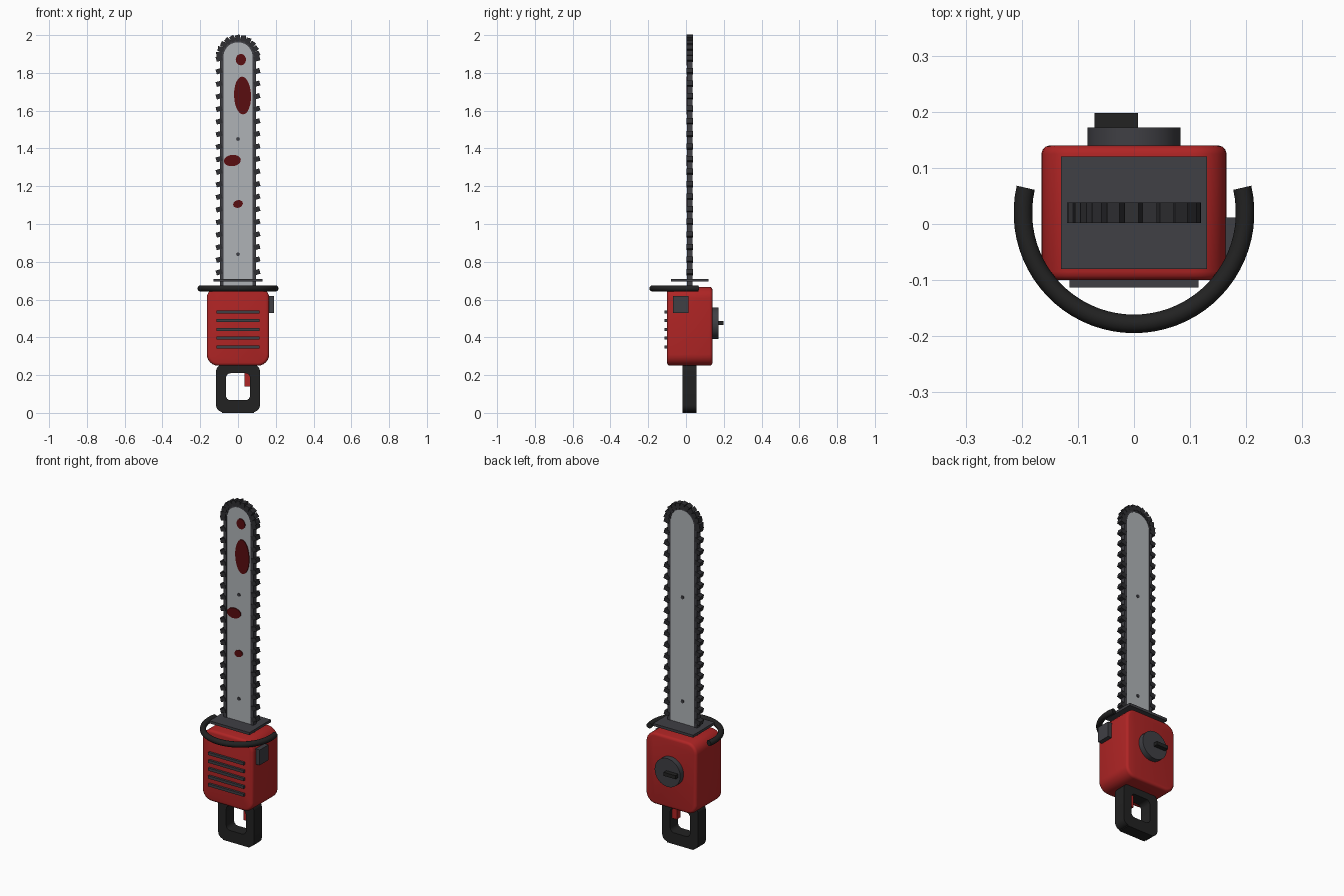
import bpy, bmesh, math
from mathutils import Matrix, Vector

if "Cube" in bpy.data.objects:
    bpy.data.objects.remove(bpy.data.objects["Cube"])


def material(name, rgb):
    m = bpy.data.materials.new(name)
    m.diffuse_color = (*rgb, 1)
    m.use_nodes = True
    m.node_tree.nodes["Principled BSDF"].inputs["Base Color"].default_value = m.diffuse_color
    return m


RED = material("red casing", (0.43, 0.018, 0.018))
BLACK = material("black rubber", (0.016, 0.016, 0.016))
GREY = material("dark grey plastic", (0.05, 0.05, 0.058))
TOOTH = material("dark tooth steel", (0.028, 0.028, 0.032))
STEEL = material("bar steel", (0.43, 0.45, 0.47))
STAIN = material("dark red stain", (0.1, 0.004, 0.005))
CY = 0.02  # depth of the mid plane


def finish(name, bm, mat, smooth=True):
    bmesh.ops.recalc_face_normals(bm, faces=bm.faces)
    me = bpy.data.meshes.new(name)
    bm.to_mesh(me)
    bm.free()
    ob = bpy.data.objects.new(name, me)
    bpy.context.collection.objects.link(ob)
    me.materials.append(mat)
    if smooth:
        bpy.ops.object.select_all(action='DESELECT')
        ob.select_set(True)
        bpy.context.view_layer.objects.active = ob
        bpy.ops.object.shade_smooth_by_angle(angle=math.radians(35))
    return ob


def add_box(bm, lo, hi):
    lo, hi = Vector(lo), Vector(hi)
    m = Matrix.Translation((lo + hi) / 2) @ Matrix.Diagonal((*(hi - lo), 1))
    bmesh.ops.create_cube(bm, size=1, matrix=m)


def box(name, lo, hi, mat):
    bm = bmesh.new()
    add_box(bm, lo, hi)
    return finish(name, bm, mat, False)


def rounded_rect(x0, x1, z0, z1, r, n=6):
    pts = []
    for cx, cz, a0 in ((x1 - r, z1 - r, 0), (x0 + r, z1 - r, 90),
                       (x0 + r, z0 + r, 180), (x1 - r, z0 + r, 270)):
        for i in range(n + 1):
            a = math.radians(a0 + 90 * i / n)
            pts.append((cx + r * math.cos(a), cz + r * math.sin(a)))
    return pts


def ellipse(cx, cz, rx, rz, tilt=0, n=24):
    c, s = math.cos(tilt), math.sin(tilt)
    out = []
    for i in range(n):
        a = 2 * math.pi * i / n
        u, v = rx * math.cos(a), rz * math.sin(a)
        out.append((cx + u * c - v * s, cz + u * s + v * c))
    return out


def slab(name, pts, y0, y1, mat, bevel=0.0):
    """Extrude an x-z outline from y0 to y1, with optional rounded rims."""
    bm = bmesh.new()
    f = bm.faces.new([bm.verts.new((x, y0, z)) for x, z in pts])
    ext = bmesh.ops.extrude_face_region(bm, geom=[f])
    vs = [g for g in ext["geom"] if isinstance(g, bmesh.types.BMVert)]
    bmesh.ops.translate(bm, verts=vs, vec=(0, y1 - y0, 0))
    if bevel:
        rim = [e for e in bm.edges if abs(e.verts[0].co.y - e.verts[1].co.y) < 1e-6]
        bmesh.ops.bevel(bm, geom=rim, offset=bevel, segments=3, profile=0.5, affect='EDGES')
    return finish(name, bm, mat)


def ring_slab(name, outer, inner, y0, y1, mat, closed=True):
    """Band between two matching outlines, extruded from y0 to y1."""
    bm = bmesh.new()
    rows = [[bm.verts.new((x, y, z)) for x, z in pts]
            for pts, y in ((outer, y0), (inner, y0), (inner, y1), (outer, y1))]
    n = len(outer)
    for i in range(n if closed else n - 1):
        j = (i + 1) % n
        for k in range(4):
            a, b = rows[k], rows[(k + 1) % 4]
            bm.faces.new((a[i], a[j], b[j], b[i]))
    if not closed:
        bm.faces.new([r[0] for r in rows])
        bm.faces.new([r[-1] for r in rows])
    return finish(name, bm, mat)


# Engine casing
slab("engine_casing", rounded_rect(-0.165, 0.165, 0.25, 0.667, 0.06), -0.10, 0.14, RED, 0.015)

# Rear handle loop and trigger
ring_slab("handle", rounded_rect(-0.116, 0.116, 0.005, 0.255, 0.035),
          rounded_rect(-0.064, 0.064, 0.067, 0.21, 0.025), -0.018, 0.055, BLACK)
box("handle_foot", (-0.085, -0.018, 0.0), (0.085, 0.055, 0.006), BLACK)
box("trigger", (0.034, 0.003, 0.14), (0.066, 0.037, 0.215), RED)

# Front vents
for i in range(5):
    z = 0.35 + 0.046 * i
    box("vent_slat", (-0.115, -0.113, z - 0.008), (0.115, -0.095, z + 0.008), GREY)

# Side switch box and deck plate
box("switch_box", (0.16, -0.07, 0.53), (0.19, 0.012, 0.62), GREY)
box("deck_plate", (-0.13, -0.08, 0.695), (0.13, 0.12, 0.71), GREY)

# Starter disc and pull grip at the back
slab("starter_disc", ellipse(0, 0.475, 0.083, 0.083, n=32), 0.13, 0.172, GREY)
box("pull_grip", (-0.07, 0.165, 0.465), (0.007, 0.198, 0.486), BLACK)

# Curved guard bar
bm = bmesh.new()
rings = []
for i in range(41):
    a = math.radians(167 + 206 * i / 40)
    ring = []
    for k in range(12):
        t = 2 * math.pi * k / 12
        r = 0.198 + 0.0165 * math.cos(t)
        ring.append(bm.verts.new((r * math.cos(a), CY + r * math.sin(a),
                                  0.659 + 0.0165 * math.sin(t))))
    rings.append(ring)
for a, b in zip(rings, rings[1:]):
    for k in range(12):
        j = (k + 1) % 12
        bm.faces.new((a[k], a[j], b[j], b[k]))
bm.faces.new(rings[0])
bm.faces.new(rings[-1])
finish("guard_bar", bm, BLACK)


# Guide bar and chain band
TOP, BASE = 1.885, 0.655


def bar_outline(r, n=24):
    arc = [(r * math.cos(math.pi * i / n), TOP + r * math.sin(math.pi * i / n))
           for i in range(n + 1)]
    return [(r, BASE)] + arc + [(-r, BASE)]


slab("guide_bar", bar_outline(0.08), CY - 0.012, CY + 0.012, STEEL)
ring_slab("chain_band", bar_outline(0.096), bar_outline(0.077),
          CY - 0.015, CY + 0.015, GREY, False)

# Chain teeth: straight runs on both sides, then round the nose
bm = bmesh.new()


def tooth(x, z, angle):
    m = (Matrix.Translation((x, CY, z)) @ Matrix.Rotation(-angle, 4, 'Y')
         @ Matrix.Diagonal((0.032, 0.036, 0.026, 1)))
    bmesh.ops.create_cube(bm, size=1, matrix=m)


TILT = math.radians(16)
for side in (1, -1):
    for i in range(18):
        tooth(side * 0.1, 0.745 + 0.0665 * i, TILT + (0 if side > 0 else math.pi))
for i in range(11):
    a = math.pi * (i + 0.5) / 11
    tooth(0.1 * math.cos(a), TOP + 0.1 * math.sin(a), a + TILT)
finish("chain_teeth", bm, TOOTH, False)

# Bar rivets showing on both faces
for z in (0.84, 1.45):
    slab("bar_rivet", ellipse(0, z, 0.01, 0.01, n=12), CY - 0.015, CY + 0.015, GREY)

# Stains on the front of the bar
for cx, cz, rx, rz, tilt in ((0.015, 1.87, 0.027, 0.03, 0), (0.024, 1.68, 0.045, 0.1, 0.03),
                             (-0.03, 1.336, 0.045, 0.03, 0.1), (0.0, 1.106, 0.026, 0.02, 0.3)):
    slab("bar_stain", ellipse(cx, cz, rx, rz, tilt), CY - 0.0165, CY - 0.0115, STAIN)
